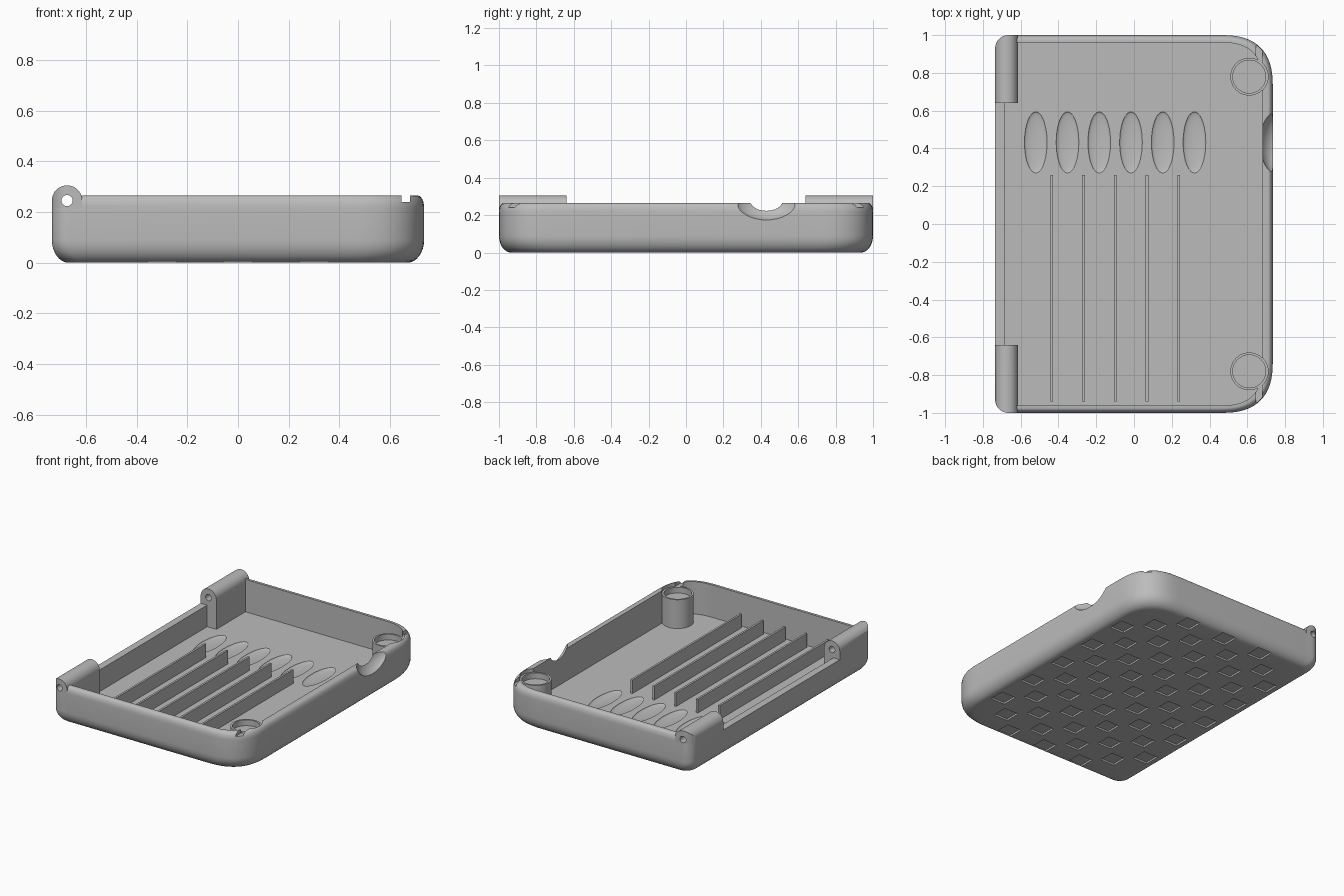
import bpy, bmesh, math
from mathutils import Matrix, Vector

cube = bpy.data.objects.get("Cube")
if cube:
    bpy.data.objects.remove(cube, do_unlink=True)

HX, HY, RIM, FLOOR = 0.735, 1.0, 0.265, 0.04
grey = bpy.data.materials.new("plain grey")
grey.use_nodes = True
grey.diffuse_color = (0.5, 0.5, 0.5, 1)
grey.node_tree.nodes["Principled BSDF"].inputs["Base Color"].default_value = (0.5, 0.5, 0.5, 1)


def finish(name, bm):
    bmesh.ops.recalc_face_normals(bm, faces=bm.faces)
    mesh = bpy.data.meshes.new(name)
    bm.to_mesh(mesh)
    bm.free()
    mesh.materials.append(grey)
    obj = bpy.data.objects.new(name, mesh)
    bpy.context.scene.collection.objects.link(obj)
    return obj


def outline(x0, x1, hy, r_left, r_right, power, steps=16):
    """Tray outline with tight left corners and broad right corners."""
    pts = []
    for cx, sx, r, p in ((x1, 1, r_right, power), (x0, -1, r_left, 2)):
        for sy in ((-1, 1) if sx > 0 else (1, -1)):
            if r == 0:
                pts.append((cx, sy * hy))
                continue
            arc = []
            for i in range(steps + 1):
                a = math.pi / 2 * i / steps
                c, s = max(math.cos(a), 0) ** (2 / p), math.sin(a) ** (2 / p)
                arc.append((cx - sx * r * (1 - c), sy * (hy - r * (1 - s))))
            pts += arc if sx * sy > 0 else arc[::-1]
    return pts


def loft(name, pts, levels):
    """Stack copies of an outline, each as (z, inset), and cap both ends."""
    bm = bmesh.new()
    rings = []
    for z, inset in levels:
        rings.append([bm.verts.new((x * (1 - inset / HX), y * (1 - inset / HY), z)) for x, y in pts])
    for a, b in zip(rings, rings[1:]):
        for i in range(len(a)):
            j = (i + 1) % len(a)
            bm.faces.new((a[i], a[j], b[j], b[i]))
    bm.faces.new(rings[0])
    bm.faces.new(rings[-1])
    return finish(name, bm)


def boxes(name, bounds):
    bm = bmesh.new()
    for x0, x1, y0, y1, z0, z1 in bounds:
        size = Matrix.Diagonal((x1 - x0, y1 - y0, z1 - z0, 1))
        mid = Matrix.Translation(((x0 + x1) / 2, (y0 + y1) / 2, (z0 + z1) / 2))
        bmesh.ops.create_cube(bm, size=1, matrix=mid @ size)
    return finish(name, bm)


def ellipsoids(name, items):
    bm = bmesh.new()
    for loc, radii in items:
        m = Matrix.Translation(loc) @ Matrix.Diagonal((*radii, 1))
        bmesh.ops.create_uvsphere(bm, u_segments=40, v_segments=20, radius=1, matrix=m)
    return finish(name, bm)


def cylinders(name, items, turn=Matrix()):
    bm = bmesh.new()
    for loc, r, depth in items:
        bmesh.ops.create_cone(bm, cap_ends=True, segments=40, radius1=r, radius2=r,
                              depth=depth, matrix=Matrix.Translation(loc) @ turn)
    return finish(name, bm)


def cut(obj, tool, operation="DIFFERENCE", keep=False):
    mod = obj.modifiers.new("cut", "BOOLEAN")
    mod.operation, mod.solver, mod.object = operation, "EXACT", tool
    bpy.context.view_layer.update()
    graph = bpy.context.evaluated_depsgraph_get()
    mesh = bpy.data.meshes.new_from_object(obj.evaluated_get(graph))
    obj.modifiers.clear()
    obj.data = mesh
    if not keep:
        bpy.data.objects.remove(tool, do_unlink=True)


def shell_levels(top):
    low = [(0.09 * (1 - math.cos(a)), 0.065 * (1 - math.sin(a)))
           for a in (math.pi / 2 * i / 8 for i in range(9))]
    high = [(top - 0.05 + 0.05 * math.sin(a), 0.025 * (1 - math.cos(a)))
            for a in (math.pi / 2 * i / 6 for i in range(7))]
    return low + high


# Tray shell with its rectangular pocket
outer = outline(-HX, HX, HY, 0.07, 0.28, 2.6)
tray = loft("tray_shell", outer, shell_levels(RIM))
cut(tray, loft("pocket", outline(-0.685, 0.68, 0.96, 0, 0.22, 2.6), [(FLOOR, 0), (0.5, 0)]))

# Lowered left rim and small gaps in the right corners
cut(tray, boxes("rim_gaps", [(-0.8, -0.66, -0.64, 0.64, 0.19, 0.5)]
                + [(0.645, 0.68, min(s * 0.85, s * 1.1), max(s * 0.85, s * 1.1), 0.24, 0.5) for s in (-1, 1)]))

# Finger notch in the right wall, oval dimples in the floor
cut(tray, ellipsoids("finger_notch", [((0.76, 0.43, 0.28), (0.094, 0.17, 0.11))]))
cut(tray, ellipsoids("floor_dimples", [((-0.52 + 0.168 * i, 0.432, FLOOR), (0.06, 0.162, 0.015))
                                       for i in range(6)]))

# Chequered grip recesses underneath
cell, half = 0.15, 0.055
cut(tray, boxes("grip_recesses", [(i * cell - half, i * cell + half, j * cell - half, j * cell + half, -0.1, 0.012)
                                  for i in range(-4, 5) for j in range(-6, 7)
                                  if (i + j) % 2 == 0 and abs(i) + abs(j) < 10]))

# Round corner posts with shallow cups
post_spots = [(0.61, s * 0.78) for s in (-1, 1)]
cut(tray, cylinders("post_seats", [((x, y, 0.35), 0.1, 0.3) for x, y in post_spots]))
posts = cylinders("corner_posts", [((x, y, 0.135), 0.1, 0.21) for x, y in post_spots])
cut(posts, cylinders("post_cups", [((x, y, 0.3), 0.087, 0.2) for x, y in post_spots]))

# Hinge blocks with a rounded knuckle, trimmed to the tray outline
trim = loft("hinge_trim", outer, shell_levels(0.36))
hinges = []
for side, s in (("front", -1), ("back", 1)):
    bm = bmesh.new()
    profile = [(-0.735, 0.02), (-0.615, 0.02)]
    profile += [(-0.675 + 0.06 * math.cos(math.pi * i / 20), 0.245 + 0.06 * math.sin(math.pi * i / 20))
                for i in range(21)]
    face = bm.faces.new([bm.verts.new((x, s * 0.64, z)) for x, z in profile])
    out = bmesh.ops.extrude_face_region(bm, geom=[face])
    verts = [v for v in out["geom"] if isinstance(v, bmesh.types.BMVert)]
    bmesh.ops.translate(bm, verts=verts, vec=Vector((0, s * 0.36, 0)))
    hinge = finish(side + "_hinge", bm)
    cut(hinge, trim, "INTERSECT", keep=True)
    hinges.append(hinge)
bpy.data.objects.remove(trim, do_unlink=True)

# Pin hole through both hinges and the end walls
pin = cylinders("pin_hole", [((-0.675, 0, 0.245), 0.022, 3)], Matrix.Rotation(math.pi / 2, 4, "X"))
for obj in hinges + [tray]:
    cut(obj, pin, keep=True)
bpy.data.objects.remove(pin, do_unlink=True)

# Floor dividers
boxes("floor_dividers", [(x - 0.007, x + 0.007, -0.94, 0.26, FLOOR - 0.01, 0.135)
                         for x in (-0.435 + 0.168 * i for i in range(5))])

# Smooth curved surfaces while keeping edges crisp
for obj in [tray, posts] + hinges:
    bpy.ops.object.select_all(action="DESELECT")
    obj.select_set(True)
    bpy.context.view_layer.objects.active = obj
    bpy.ops.object.shade_smooth_by_angle(angle=math.radians(30))
